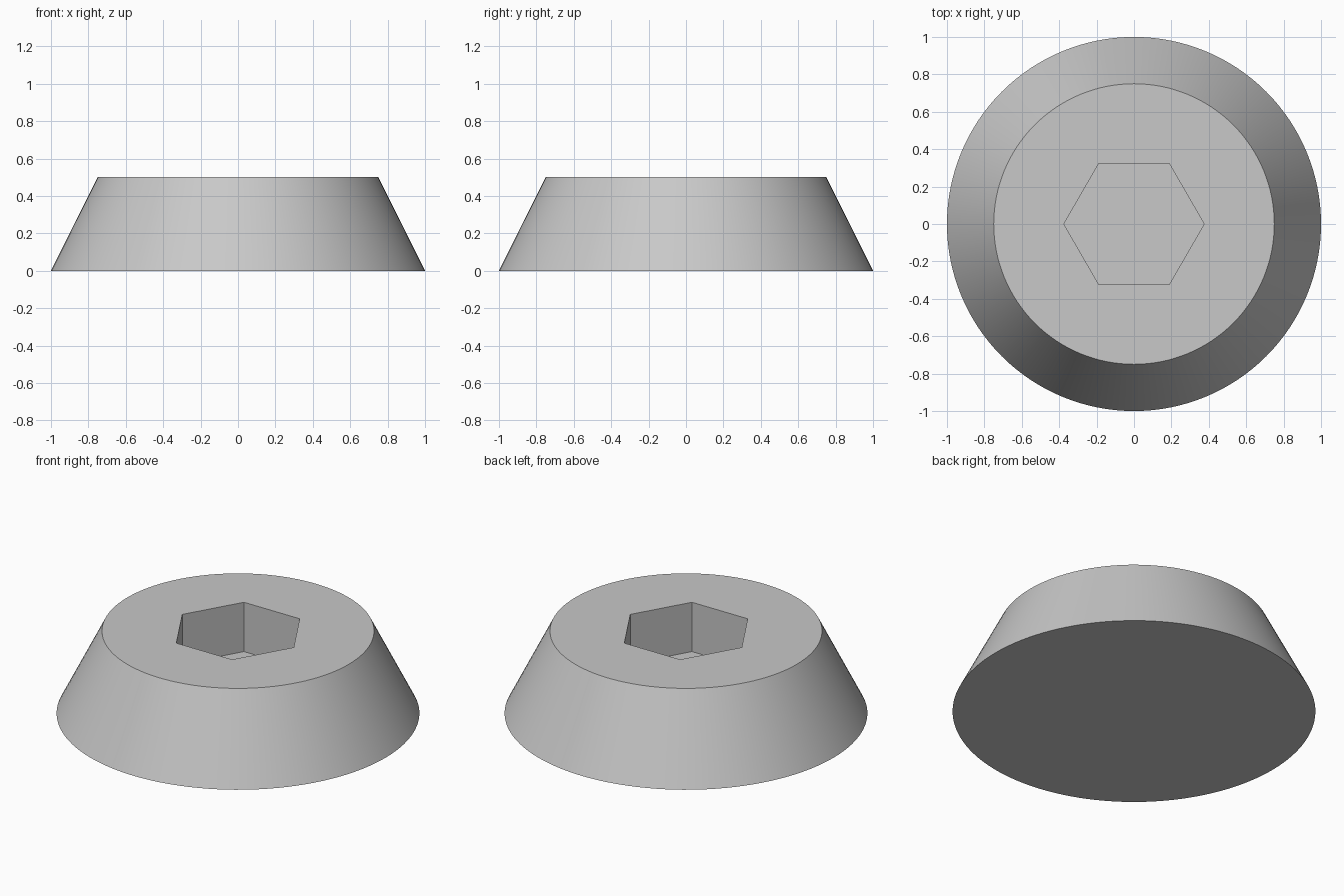
import bpy
import math

if "Cube" in bpy.data.objects:
    bpy.data.objects.remove(bpy.data.objects["Cube"], do_unlink=True)

HEIGHT = 0.5
SOCKET_DEPTH = 0.3

# Plain grey finish
grey = bpy.data.materials.new("light_grey")
grey.use_nodes = True
colour = (0.58, 0.58, 0.58, 1)
grey.diffuse_color = colour
grey.node_tree.nodes["Principled BSDF"].inputs["Base Color"].default_value = colour


def frustum(name, sides, bottom, top, z0, z1, turn=0):
    bpy.ops.mesh.primitive_cone_add(vertices=sides, radius1=bottom, radius2=top,
                                    depth=z1 - z0, location=(0, 0, (z0 + z1) / 2),
                                    rotation=(0, 0, turn))
    obj = bpy.context.object
    obj.name = name
    obj.data.materials.append(grey)
    bpy.ops.object.transform_apply(location=True, rotation=True, scale=True)
    return obj


# Hexagonal socket cutter, with corners on the x axis
cutter = frustum("socket_cutter", 6, 0.375, 0.375,
                 HEIGHT - SOCKET_DEPTH, HEIGHT + 0.2, math.radians(30))
cutter.hide_render = True

# Tapered round body
body = frustum("tapered_body", 128, 1, 0.75, 0, HEIGHT)
cut = body.modifiers.new("hex_socket", 'BOOLEAN')
cut.operation = 'DIFFERENCE'
cut.solver = 'EXACT'
cut.object = cutter
bpy.ops.object.modifier_apply(modifier=cut.name)
bpy.data.objects.remove(cutter, do_unlink=True)

# Smooth taper with crisp rims and socket corners
bpy.context.view_layer.objects.active = body
body.select_set(True)
bpy.ops.object.shade_smooth_by_angle(angle=math.radians(30))
